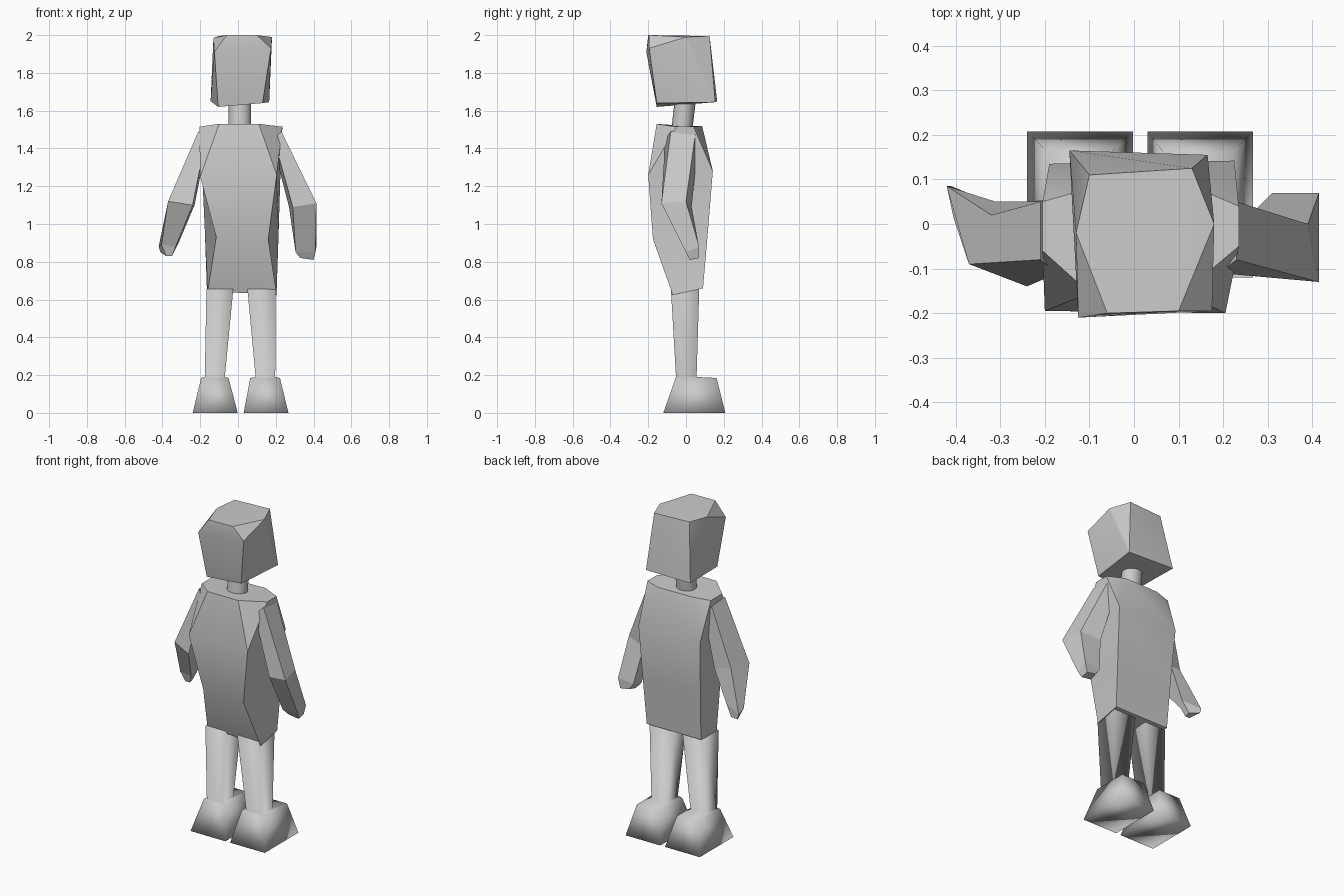
import bpy, bmesh
from math import cos, sin, tau, pi
from mathutils import Vector


def finish(bm, name, smooth=None):
    bmesh.ops.remove_doubles(bm, verts=bm.verts, dist=1e-4)
    bmesh.ops.recalc_face_normals(bm, faces=bm.faces)
    me = bpy.data.meshes.new(name)
    bm.to_mesh(me)
    bm.free()
    ob = bpy.data.objects.new(name, me)
    bpy.context.collection.objects.link(ob)
    if smooth:
        bpy.ops.object.select_all(action='DESELECT')
        bpy.context.view_layer.objects.active = ob
        ob.select_set(True)
        bpy.ops.object.shade_smooth_by_angle(angle=smooth)
    return ob


def loft(name, rings, smooth=None):
    """Skin equal-length rings; coinciding points collapse to triangles."""
    bm = bmesh.new()
    vs = [[bm.verts.new(p) for p in r] for r in rings]
    n = len(rings[0])
    for a, b in zip(vs, vs[1:]):
        for i in range(n):
            j = (i + 1) % n
            bm.faces.new((a[i], a[j], b[j], b[i]))
    bm.faces.new(vs[0])
    bm.faces.new(vs[-1])
    return finish(bm, name, smooth)


def hull(name, pts, smooth=None):
    bm = bmesh.new()
    for p in pts:
        bm.verts.new(p)
    bmesh.ops.convex_hull(bm, input=bm.verts)
    return finish(bm, name, smooth)


def ellipse(x, y, z, rx, ry, n=16):
    return [Vector((x + rx * cos(tau * i / n), y + ry * sin(tau * i / n), z)) for i in range(n)]


def rect(x0, x1, y0, y1, z):
    return [(x0, y0, z), (x1, y0, z), (x1, y1, z), (x0, y1, z)]


def doubled(ring):
    return [p for p in ring for _ in (0, 1)]


# faceted block head
hull("head", [
    (-.10, .11, 1.995), (.13, .125, 1.995), (.18, 0, 1.99), (.10, -.195, 2), (-.06, -.2, 2), (-.13, -.02, 1.985),
    (.175, -.195, 1.93), (-.125, -.21, 1.91),
    (-.145, .165, 1.65), (.165, .155, 1.645), (.13, -.155, 1.64), (-.105, -.155, 1.62)], 0.42)

# slightly tilted neck
loft("neck", [ellipse(.01, -.022, 1.5, .06, .056), ellipse(.01, -.003, 1.66, .06, .056)], 0.7)

# torso: eight-sided shoulders narrowing into a four-sided tunic
loft("torso", [
    [(-.205, -.06, 1.515), (-.10, -.155, 1.53), (.11, -.155, 1.53), (.235, -.05, 1.515),
     (.235, .04, 1.515), (.13, .085, 1.52), (-.10, .08, 1.52), (-.205, .05, 1.515)],
    doubled([(-.2, -.195, 1.25), (.205, -.2, 1.26), (.225, .142, 1.28), (-.19, .135, 1.28)]),
    doubled([(-.115, -.175, .93), (.16, -.175, .92), (.215, .115, .95), (-.175, .11, .95)]),
    doubled([(-.16, -.07, .645), (.205, -.07, .625), (.205, .09, .66), (-.165, .09, .66)])], 0.45)

# arms: shoulder, elbow, wrist and fingertip sections
loft("right_arm", [
    [(.19, -.11, 1.45), (.23, -.08, 1.49), (.23, .05, 1.48), (.19, .06, 1.4)],
    [(.29, -.11, 1.09), (.415, -.13, 1.11), (.39, 0, 1.12), (.27, .03, 1.09)],
    [(.305, 0, .85), (.41, 0, .85), (.415, .07, .88), (.31, .07, .87)],
    [(.33, .02, .82), (.40, .02, .81), (.40, .07, .82), (.34, .07, .83)]])
loft("left_arm", [
    [(-.17, -.11, 1.45), (-.21, -.08, 1.49), (-.21, .05, 1.48), (-.17, .06, 1.4)],
    [(-.24, -.14, 1.10), (-.37, -.09, 1.12), (-.32, .02, 1.12), (-.23, .05, 1.10)],
    [(-.33, .015, .88), (-.405, .015, .89), (-.42, .085, .88), (-.31, .05, .91)],
    [(-.35, .03, .83), (-.38, .03, .83), (-.41, .085, .85), (-.35, .06, .84)]])

# square, softly shaded legs running into flared shoes
for side, top, ankle, upper, sole in (
        ("left", (-.167, -.025), (-.176, -.07), (-.195, -.05), (-.24, -.002)),
        ("right", (.05, .2), (.093, .197), (.065, .222), (.03, .267))):
    loft(side + "_leg_and_shoe", [
        rect(*top, -.08, .07, .655),
        rect(*ankle, -.053, .056, .19),
        rect(*upper, -.055, .162, .185),
        rect(*sole, -.12, .208, 0)], pi)
